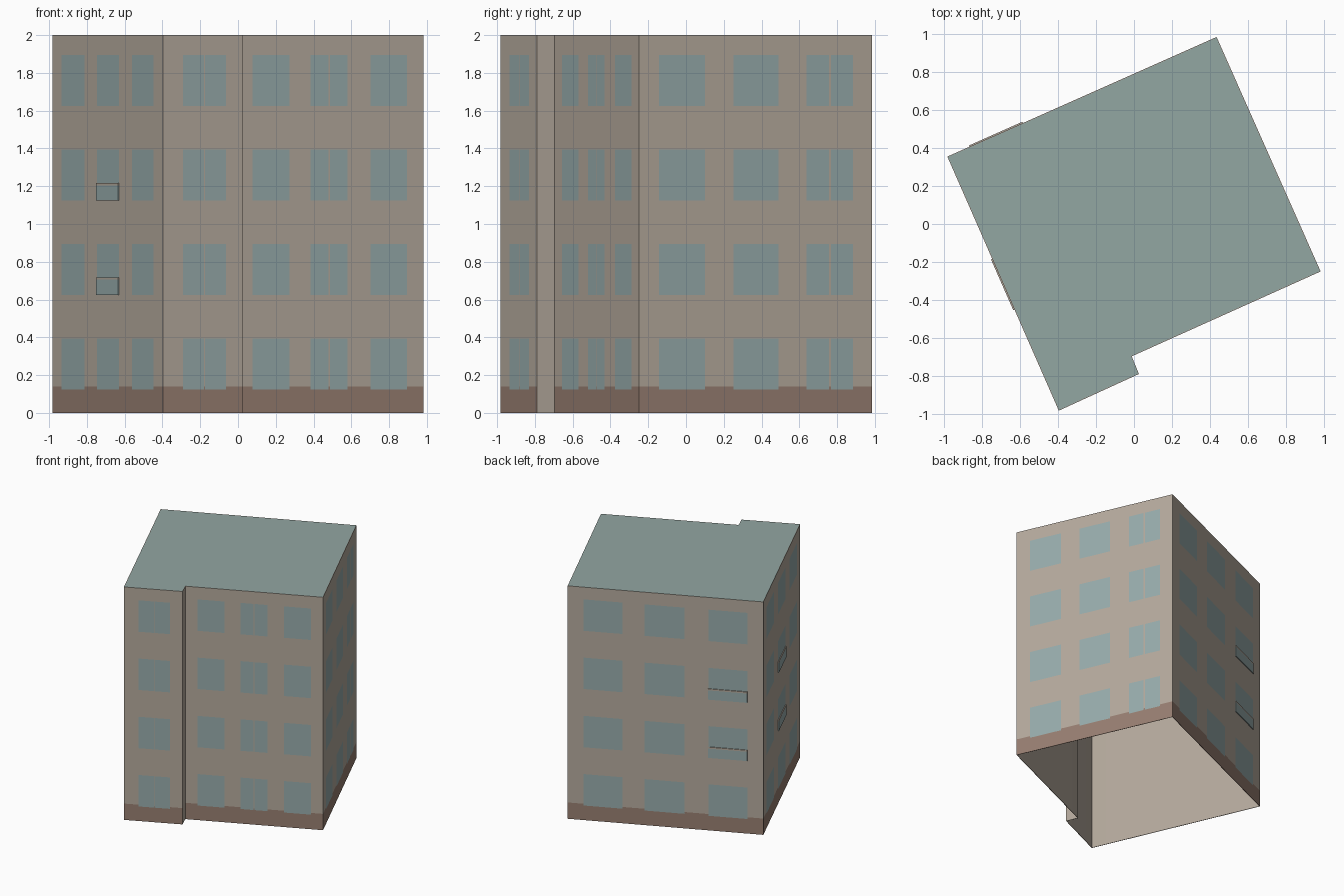
import bpy
import bmesh
from mathutils import Vector

old = bpy.data.objects.get("Cube")
if old:
    bpy.data.objects.remove(old, do_unlink=True)


def material(name, rgb):
    m = bpy.data.materials.new(name)
    m.use_nodes = True
    m.diffuse_color = (*rgb, 1)
    m.node_tree.nodes["Principled BSDF"].inputs["Base Color"].default_value = (*rgb, 1)
    return m


glass = material("blue grey glass", (0.31, 0.41, 0.41))
brick = material("red brown plinth", (0.31, 0.21, 0.165))
plaster = material("beige plaster", (0.46, 0.40, 0.335))
slate = material("grey green roof", (0.29, 0.385, 0.365))
GLASS, BRICK, PLASTER = range(3)


def make_object(name, bm, mats):
    mesh = bpy.data.meshes.new(name)
    bm.to_mesh(mesh)
    bm.free()
    for m in mats:
        mesh.materials.append(m)
    ob = bpy.data.objects.new(name, mesh)
    bpy.context.scene.collection.objects.link(ob)
    return ob


# Footprint corners, anticlockwise from the left rear of the plan
HEIGHT = 2.0
PLINTH = 0.14
corners = [Vector(p) for p in ((-0.983, 0.355), (-0.396, -0.983), (0.026, -0.79),
                               (-0.012, -0.697), (0.983, -0.25), (0.435, 0.985))]
floors = [(0.125 + 0.5 * i, 0.395 + 0.5 * i) for i in range(4)]


def split(a, b, gap=0.008):
    """Window column divided by a narrow mullion."""
    mid = (a + b) / 2
    return [(a, mid - gap / 2), (mid + gap / 2, b)]


# Window columns of each wall, as fractions along it
columns = [
    [(0.081, 0.288), (0.403, 0.602), (0.717, 0.914)],
    split(0.25, 0.787, 0.016),
    [],
    [(0.089, 0.286), *split(0.399, 0.596), (0.717, 0.911)],
    [(0.086, 0.284), (0.405, 0.599), *split(0.72, 0.918)],
    [(0.082, 0.281), (0.393, 0.597), (0.719, 0.918)],
]


def inside(value, spans):
    return any(a < value < b for a, b in spans)


# Walls: each one a grid cut along window edges, coloured by cell
bm = bmesh.new()
levels = sorted({0, PLINTH, HEIGHT, *(z for f in floors for z in f)})
for i, cols in enumerate(columns):
    start, end = corners[i], corners[(i + 1) % len(corners)]
    cuts = sorted({0, 1, *(t for c in cols for t in c)})
    for t0, t1 in zip(cuts, cuts[1:]):
        p, q = start.lerp(end, t0), start.lerp(end, t1)
        for z0, z1 in zip(levels, levels[1:]):
            face = bm.faces.new([bm.verts.new((*c, z)) for c, z in
                                 ((p, z0), (q, z0), (q, z1), (p, z1))])
            if inside((t0 + t1) / 2, cols) and inside((z0 + z1) / 2, floors):
                face.material_index = GLASS
            elif z1 <= PLINTH and cols:
                face.material_index = BRICK
            else:
                face.material_index = PLASTER
bmesh.ops.remove_doubles(bm, verts=bm.verts, dist=0.0005)
walls = make_object("walls", bm, [glass, brick, plaster])

# Plain plaster lining on the inside; the underside stays open
lining = walls.modifiers.new("lining", "SOLIDIFY")
lining.thickness = 0.004
lining.offset = -1
lining.material_offset = PLASTER

# Flat roof
bm = bmesh.new()
bm.faces.new([bm.verts.new((*c, HEIGHT)) for c in corners])
make_object("roof", bm, [slate])


def plate(name, wall, span, z0, z1, depth, mat):
    """Thin box standing on the outside of a wall."""
    start, end = corners[wall], corners[(wall + 1) % len(corners)]
    along = (end - start).normalized()
    out = Vector((along.y, -along.x)) * depth
    p, q = start.lerp(end, span[0]), start.lerp(end, span[1])
    bm = bmesh.new()
    base = bm.faces.new([bm.verts.new((*c, z0)) for c in (p, p + out, q + out, q)])
    top = bmesh.ops.extrude_face_region(bm, geom=[base])["geom"]
    bmesh.ops.translate(bm, vec=(0, 0, z1 - z0),
                        verts=[v for v in top if isinstance(v, bmesh.types.BMVert)])
    bmesh.ops.recalc_face_normals(bm, faces=bm.faces)
    make_object(name, bm, [mat])


# Shallow balcony panels on the two middle floors of the side and back
for wall, col, side in ((0, 1, "side"), (5, 2, "back")):
    for level in (1, 2):
        z = floors[level][0]
        name = f"{side}_balcony_{level}"
        plate(name + "_panel", wall, columns[wall][col], z, z + 0.08, 0.007, glass)
        plate(name + "_rail", wall, columns[wall][col], z + 0.08, z + 0.093, 0.007, plaster)
